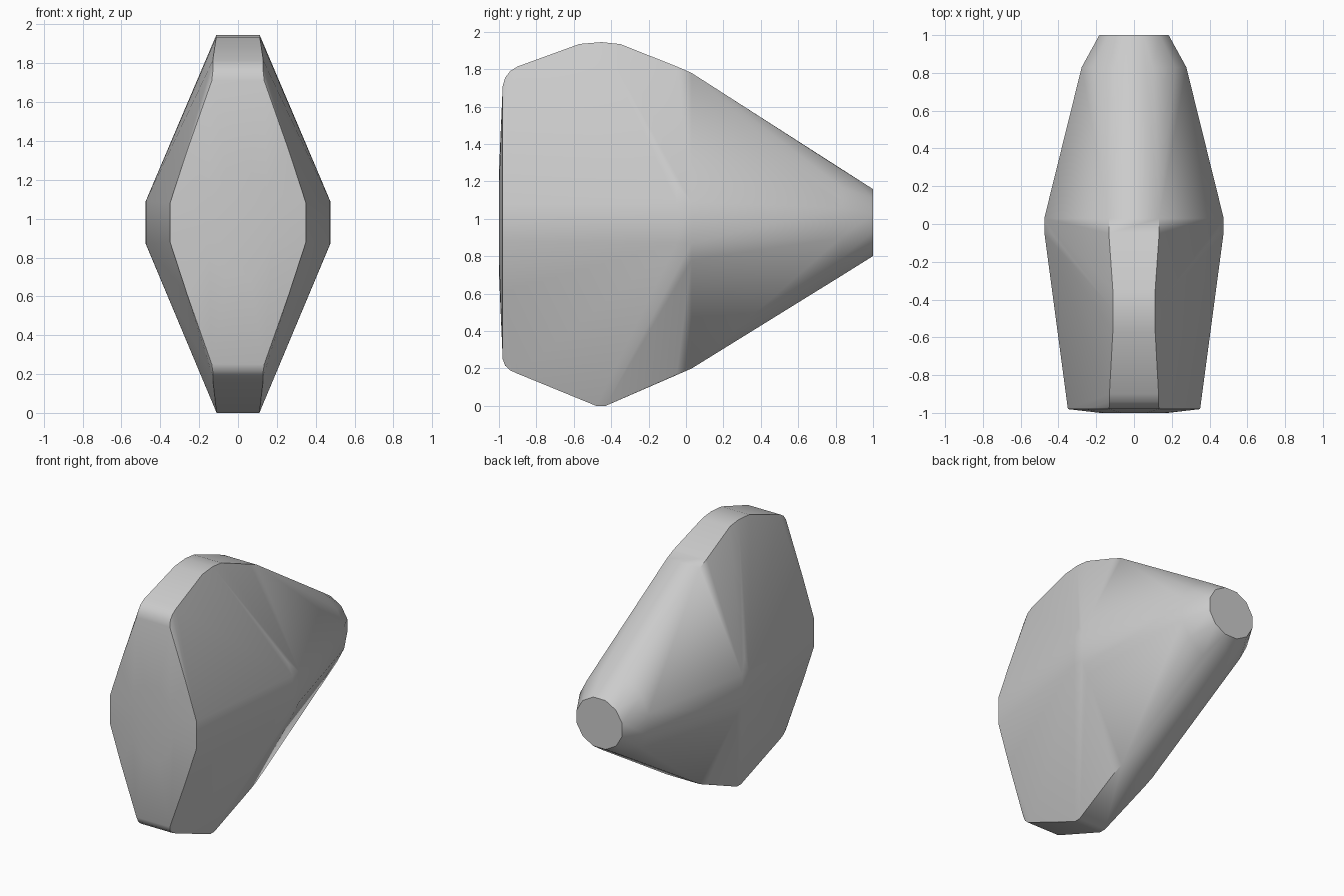
import bpy, bmesh, math

cube = bpy.data.objects.get("Cube")
if cube:
    bpy.data.objects.remove(cube, do_unlink=True)

MID = 0.98  # height of the long axis

grey = bpy.data.materials.new("Plain grey")
grey.use_nodes = True
colour = (0.6, 0.6, 0.6, 1)
grey.diffuse_color = colour
grey.node_tree.nodes["Principled BSDF"].inputs["Base Color"].default_value = colour

bm = bmesh.new()


def section(y, top, bottom, corner, shoulder, side):
    """Diamond cross-section: ridge corners, shoulders and flat sides, mirrored."""
    for s in (-1, 1):
        for x, z in ((corner, top), (corner, bottom)):
            bm.verts.new((s * x, y, z))
        for x, h in (shoulder, side):
            for v in (-1, 1):
                bm.verts.new((s * x, y, MID + v * h))


# Front face, slightly domed, with its rounded upper and lower lips
section(-1.0, 1.25, 0.71, 0.06, (0.15, 0.17), (0.18, 0.06))
section(-0.98, 1.71, 0.25, 0.135, (0.262, 0.37), (0.35, 0.1))
for y, top, bottom in ((-0.967, 1.755, 0.215), (-0.94, 1.79, 0.19), (-0.9, 1.815, 0.172)):
    for x in (-0.13, 0.13):
        bm.verts.new((x, y, top))
        bm.verts.new((x, y, bottom))

# Crown and keel
for y, top in ((-0.57, 1.935), (-0.45, 1.945), (-0.35, 1.934)):
    for x in (-0.112, 0.112):
        bm.verts.new((x, y, top))
for y in (-0.48, -0.43):
    for x in (-0.11, 0.11):
        bm.verts.new((x, y, 0))

# Widest part, tapering tail and round tail end
section(-0.05, 1.815, 0.167, 0.133, (0.437, 0.2), (0.474, 0.11))
section(0.03, 1.78, 0.2, 0.133, (0.43, 0.2), (0.475, 0.11))
section(0.83, 1.265, 0.695, 0.1, (0.22, 0.19), (0.277, 0.08))
for i in range(12):
    a = math.radians(15 + 30 * i)
    bm.verts.new((0.19 * math.cos(a), 1, MID + 0.185 * math.sin(a)))

# Skin the sections into one closed body
hull = bmesh.ops.convex_hull(bm, input=bm.verts[:])
loose = {v for v in bm.verts if not v.link_faces}
bmesh.ops.delete(bm, geom=list(loose), context='VERTS')
bmesh.ops.dissolve_limit(bm, angle_limit=math.radians(0.5), verts=bm.verts[:], edges=bm.edges[:])
bmesh.ops.recalc_face_normals(bm, faces=bm.faces[:])

mesh = bpy.data.meshes.new("tapered_body")
bm.to_mesh(mesh)
bm.free()
mesh.materials.append(grey)
body = bpy.data.objects.new("tapered_body", mesh)
bpy.context.collection.objects.link(body)

# Soft facets, sharp rims
bpy.ops.object.select_all(action='DESELECT')
body.select_set(True)
bpy.context.view_layer.objects.active = body
bpy.ops.object.shade_smooth_by_angle(angle=math.radians(35))
